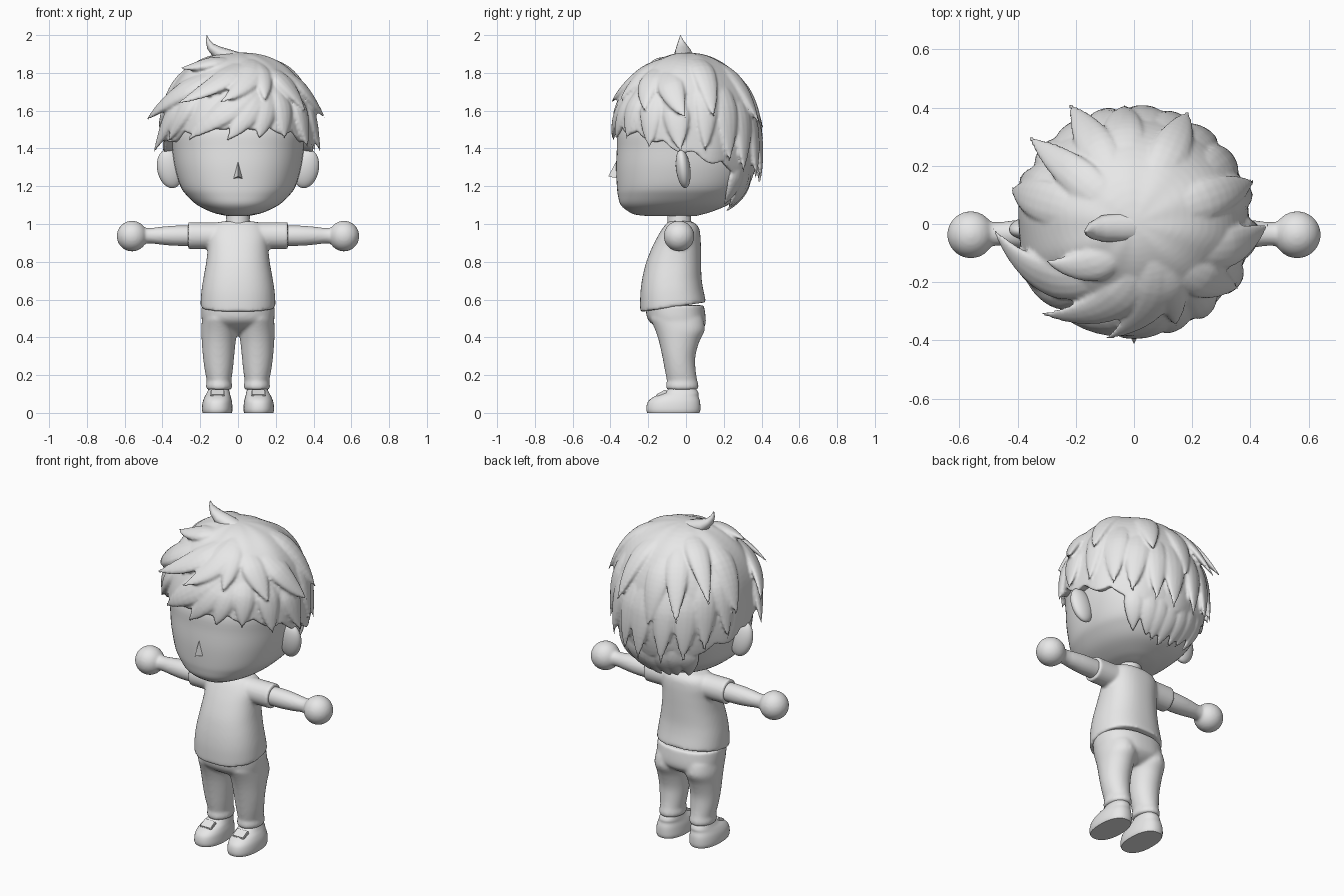
import bpy, bmesh, math, random
from mathutils import Vector, Matrix

if "Cube" in bpy.data.objects:
    bpy.data.objects.remove(bpy.data.objects["Cube"])

random.seed(4)
grey = bpy.data.materials.new("plain_grey")
grey.diffuse_color = (0.8, 0.8, 0.8, 1)
grey.use_nodes = True
grey.node_tree.nodes["Principled BSDF"].inputs["Base Color"].default_value = grey.diffuse_color


def finish(name, bm, fuse=0, angle=40, soften=4):
    bmesh.ops.recalc_face_normals(bm, faces=bm.faces[:])
    me = bpy.data.meshes.new(name)
    bm.to_mesh(me)
    bm.free()
    me.materials.append(grey)
    ob = bpy.data.objects.new(name, me)
    bpy.context.collection.objects.link(ob)
    bpy.ops.object.select_all(action='DESELECT')
    ob.select_set(True)
    bpy.context.view_layer.objects.active = ob
    bpy.ops.object.shade_smooth_by_angle(angle=math.radians(angle))
    if fuse:  # melt overlapping volumes into one soft skin
        m = ob.modifiers.new("fuse", 'REMESH')
        m.mode, m.voxel_size, m.use_smooth_shade = 'VOXEL', fuse, True
        s = ob.modifiers.new("soften", 'SMOOTH')
        s.factor, s.iterations = 0.5, soften
    return ob


def skin(bm, rings):
    """Bridge rings of points and close both ends."""
    vs = [[bm.verts.new(p) for p in r] for r in rings]
    n = len(vs[0])
    for a, b in zip(vs, vs[1:]):
        for i in range(n):
            bm.faces.new((a[i], a[(i + 1) % n], b[(i + 1) % n], b[i]))
    bm.faces.new(vs[0][::-1])
    bm.faces.new(vs[-1])


def refine(rows, steps=4):
    """Smooth curve through the rows."""
    out = []
    for k in range(len(rows) - 1):
        q = [rows[max(0, min(len(rows) - 1, k + d))] for d in (-1, 0, 1, 2)]
        for j in range(steps):
            t = j / steps
            out.append(tuple(.5 * (2 * b + (c - a) * t + (2 * a - 5 * b + 4 * c - d) * t * t
                                   + (3 * b - a - 3 * c + d) * t ** 3) for a, b, c, d in zip(*q)))
    return out + [rows[-1]]


def loft(bm, rows, axis='z', n=40, power=2.0, tilt=0):
    """Rows are (x, y, z, half size 1, half size 2) across the axis."""
    rings, z0 = [], rows[0][2]
    for x, y, z, a, b in rows:
        ring = []
        for i in range(n):
            t = 2 * math.pi * i / n
            c, s = math.cos(t), math.sin(t)
            u = a * math.copysign(abs(c) ** (2 / power), c)
            v = b * math.copysign(abs(s) ** (2 / power), s)
            if axis == 'z':
                ring.append(Vector((x + u, y + v, z + tilt * v * max(0, 1 - (z - z0) / .15))))
            else:
                ring.append(Vector((x, y + u, z + v)))
        rings.append(ring)
    skin(bm, rings)


def rows_yz(table):
    """(z, half width, front y, back y) to loft rows."""
    return [(0, (f + b) / 2, z, w, (b - f) / 2) for z, w, f, b in table]


# Head and neck
bm = bmesh.new()
loft(bm, refine(rows_yz([(1.042, .05, -.2, .05), (1.049, .09, -.265, .08), (1.063, .14, -.30, .13),
                         (1.1, .215, -.345, .22), (1.15, .27, -.36, .28), (1.2, .305, -.366, .32),
                         (1.3, .335, -.37, .36), (1.4, .35, -.366, .37), (1.5, .36, -.36, .36),
                         (1.6, .34, -.31, .33), (1.75, .25, -.2, .24)])), n=64, power=2.3)
finish("head", bm, angle=60)
bm = bmesh.new()
loft(bm, [(0, -.035, .98, .07, .07), (0, -.035, 1.02, .062, .062), (0, -.035, 1.08, .064, .064)])
finish("neck", bm)

# Small pointed nose
bm = bmesh.new()
v = [bm.verts.new(p) for p in [(0, -.362, 1.345), (0, -.412, 1.252), (-.028, -.358, 1.24), (.028, -.358, 1.24)]]
for f in ((0, 1, 2), (0, 3, 1), (1, 3, 2), (0, 2, 3)):
    bm.faces.new([v[i] for i in f])
finish("nose", bm, angle=89)

# Ears
for side, s in (("left", 1), ("right", -1)):
    bm = bmesh.new()
    mat = (Matrix.Translation((s * .36, -.015, 1.293)) @ Matrix.Rotation(s * .2, 4, 'Y')
           @ Matrix.Rotation(.12, 4, 'X') @ Matrix.Diagonal((.068, .038, .105, 1)))
    bmesh.ops.create_uvsphere(bm, u_segments=28, v_segments=18, radius=1, matrix=mat)
    finish(side + "_ear", bm)

# Shirt: torso and sleeves melted together
bm = bmesh.new()
loft(bm, refine(rows_yz([(.56, .197, -.241, .106), (.585, .198, -.243, .102), (.65, .193, -.241, .09),
                         (.72, .182, -.23, .082), (.8, .168, -.21, .08), (.88, .16, -.178, .079),
                         (.94, .16, -.147, .076), (.98, .145, -.122, .068), (1.005, .12, -.1, .045),
                         (1.015, .07, -.09, .02)])), n=56, power=2.3, tilt=.15)
for s in (1, -1):
    loft(bm, [(s * .06, -.035, .94, .075, .07), (s * .16, -.035, .938, .07, .07),
              (s * .264, -.035, .938, .068, .071)], axis='x')
finish("shirt", bm, fuse=.009)

# Arms with round hands melted on
for side, s in (("left", 1), ("right", -1)):
    bm = bmesh.new()
    loft(bm, refine([(s * x, -.034, .938, r, r) for x, r in
                     ((.2, .052), (.27, .054), (.34, .053), (.41, .047), (.46, .041), (.5, .042), (.56, .04))]),
         axis='x')
    bmesh.ops.create_uvsphere(bm, u_segments=32, v_segments=20, radius=.081,
                              matrix=Matrix.Translation((s * .561, -.037, .936)))
    finish(side + "_arm_and_hand", bm, fuse=.008)

# Trousers: seat and legs melted together
bm = bmesh.new()
loft(bm, refine(rows_yz([(.41, .06, -.06, .03), (.43, .12, -.105, .07), (.46, .178, -.165, .1),
                         (.5, .193, -.205, .105), (.57, .193, -.215, .095)])), power=2.3)
for s in (1, -1):
    loft(bm, refine([(s * .1, -.02, .165, .064, .08), (s * .102, -.031, .23, .075, .082),
                     (s * .103, -.038, .3, .083, .088), (s * .102, -.036, .38, .09, .108),
                     (s * .1, -.032, .44, .095, .132), (s * .1, -.05, .5, .09, .14)]))
    loft(bm, [(s * .1, -.02, .122, .062, .079), (s * .1, -.02, .132, .07, .087),
              (s * .1, -.02, .148, .07, .087), (s * .1, -.02, .18, .062, .078)])
finish("trousers", bm, fuse=.009, soften=8)

# Shoes, each with a raised tongue strap
for side, s in (("left", 1), ("right", -1)):
    bm = bmesh.new()
    loft(bm, refine([(s * .11, -.067, 0, .077, .138), (s * .11, -.067, .015, .081, .143),
                     (s * .11, -.066, .04, .08, .142), (s * .109, -.062, .065, .076, .135),
                     (s * .107, -.05, .088, .068, .116), (s * .104, -.027, .108, .06, .092),
                     (s * .101, -.015, .14, .05, .06)], 3), power=2.3)
    finish(side + "_shoe", bm)
    bm = bmesh.new()
    mat = (Matrix.Translation((s * .108, -.128, .101)) @ Matrix.Rotation(.5, 4, 'X')
           @ Matrix.Diagonal((.074, .058, .022, 1)))
    bmesh.ops.create_cube(bm, size=1, matrix=mat)
    bmesh.ops.bevel(bm, geom=bm.edges[:], offset=.004, segments=2, affect='EDGES')
    finish(side + "_shoe_strap", bm)

# Hair volume: azimuth 0 faces the front, polar angle is measured from the top
CENTRE = Vector((0, 0, 1.45))


def scalp(az, pol, scale=1.0):
    a, p = math.radians(az), math.radians(pol)
    d = Vector((math.sin(a) * math.sin(p), -math.cos(a) * math.sin(p), math.cos(p)))
    e = 2.03 + .37 * math.sin(a) ** 2 - .1 * math.cos(a)
    r = (math.hypot(d.x / .4, d.y / .382) ** e + abs(d.z / .458) ** e) ** (-1 / e)
    return CENTRE + d * r * scale


def sweep(bm, pts, outs, sizes, n=12):
    """Flattened tapering tube through the points."""
    rings = []
    for k, p in enumerate(pts):
        t = (pts[min(k + 1, len(pts) - 1)] - pts[max(k - 1, 0)]).normalized()
        side = t.cross(outs[k]).normalized()
        up = side.cross(t)
        w, h = sizes[k]
        rings.append([p + side * w * math.cos(2 * math.pi * i / n) + up * h * math.sin(2 * math.pi * i / n)
                      for i in range(n)])
    skin(bm, rings)


def lock(bm, a0, p0, a1, p1, w, flare, base=.98, thick=.034):
    """Strand whose root is sunk in the hair and whose tip lifts away."""
    pts, outs, sizes = [], [], []
    for k in range(17):
        t = k / 16
        root = .06 * max(0, 1 - t / .7) ** 2
        p = scalp(a0 + (a1 - a0) * t ** 1.2, p0 + (p1 - p0) * t, base - root + (flare + .02) * t ** 3)
        taper = max(.07, min(1, .5 + 1.1 * t) * (1 - t ** 3))
        pts.append(p)
        outs.append((p - CENTRE).normalized())
        sizes.append((w * taper, thick * taper))
    sweep(bm, pts, outs, sizes)


# Hair cap with combed ripples and a ragged lower edge
bm = bmesh.new()
N, M = 144, 24
rings = []
for j in range(M + 2):
    ring = []
    for i in range(N):
        az = 360 * i / N
        limit = 77 + 40 * (1 - math.cos(math.radians(az))) / 2 + 5 * abs(math.sin(math.radians(az * 7.5)))
        f = max(min(j, M) / M, .02)
        ripple = 1 + .01 * math.sin(math.radians(az * 10 + 60 * f)) * min(1, 1.5 * f)
        ring.append(scalp(az, limit * f, ripple if j <= M else .86))
    rings.append(ring)
skin(bm, rings)

# Swept fringe and side locks: root azimuth, root polar, tip azimuth, tip polar, half width, flare
for args in ((38, 10, -14, 65, .085, .15), (30, 30, -42, 91, .09, .03), (26, 40, -9, 92, .08, .02),
             (30, 45, 16, 91, .07, .01), (10, 14, -47, 68, .085, .2), (-30, 12, -68, 42, .07, .12),
             (-35, 30, -89, 79, .085, .23), (-55, 45, -80, 99, .08, .14), (-40, 45, -62, 92, .07, .06),
             (34, 14, 22, 62, .065, .09), (42, 45, 38, 90, .07, .03), (48, 25, 58, 70, .08, .1),
             (60, 45, 62, 97, .075, .06), (68, 30, 90, 77, .08, .17), (80, 50, 86, 99, .08, .1)):
    lock(bm, *args)

# Long side and back strands: azimuth, tip polar, flare
for az, tip, flare in ((112, 76, .13), (157, 80, .14), (183, 90, .08), (208, 84, .23), (233, 72, .24),
                       (252, 84, .12), (106, 99, .07), (123, 106, .07), (141, 114, .1), (158, 119, .13),
                       (176, 121, .15), (194, 120, .14), (212, 117, .11), (229, 109, .09), (248, 101, .08)):
    lock(bm, az + random.uniform(-6, 6), tip - 72, az + random.uniform(-3, 3), tip,
         random.uniform(.07, .085), flare, .968, .032)

# Short nape tips under the back hair
for az in (140, 153, 166, 179, 192, 205, 218):
    tip = 152 - abs(az - 179) * .22
    lock(bm, az, tip - 40, az + random.uniform(-3, 3), tip, .06, -.01, .975, .026)
finish("hair", bm, fuse=.0085, soften=2)

# Upright tuft at the crown
bm = bmesh.new()
pts = [Vector(p) for p in ((.03, -.01, 1.87), (-.05, -.012, 1.89), (-.11, -.016, 1.908),
                           (-.145, -.022, 1.94), (-.16, -.027, 1.97), (-.165, -.03, 2.0))]
outs = [Vector((.2, 0, 1))] * 2 + [Vector((.6, 0, .8))] + [Vector((1, 0, .3))] * 3
sweep(bm, pts, outs, [(.05, .03), (.05, .035), (.045, .035), (.03, .022), (.014, .011), (.001, .001)])
finish("hair_tuft", bm, angle=60)
